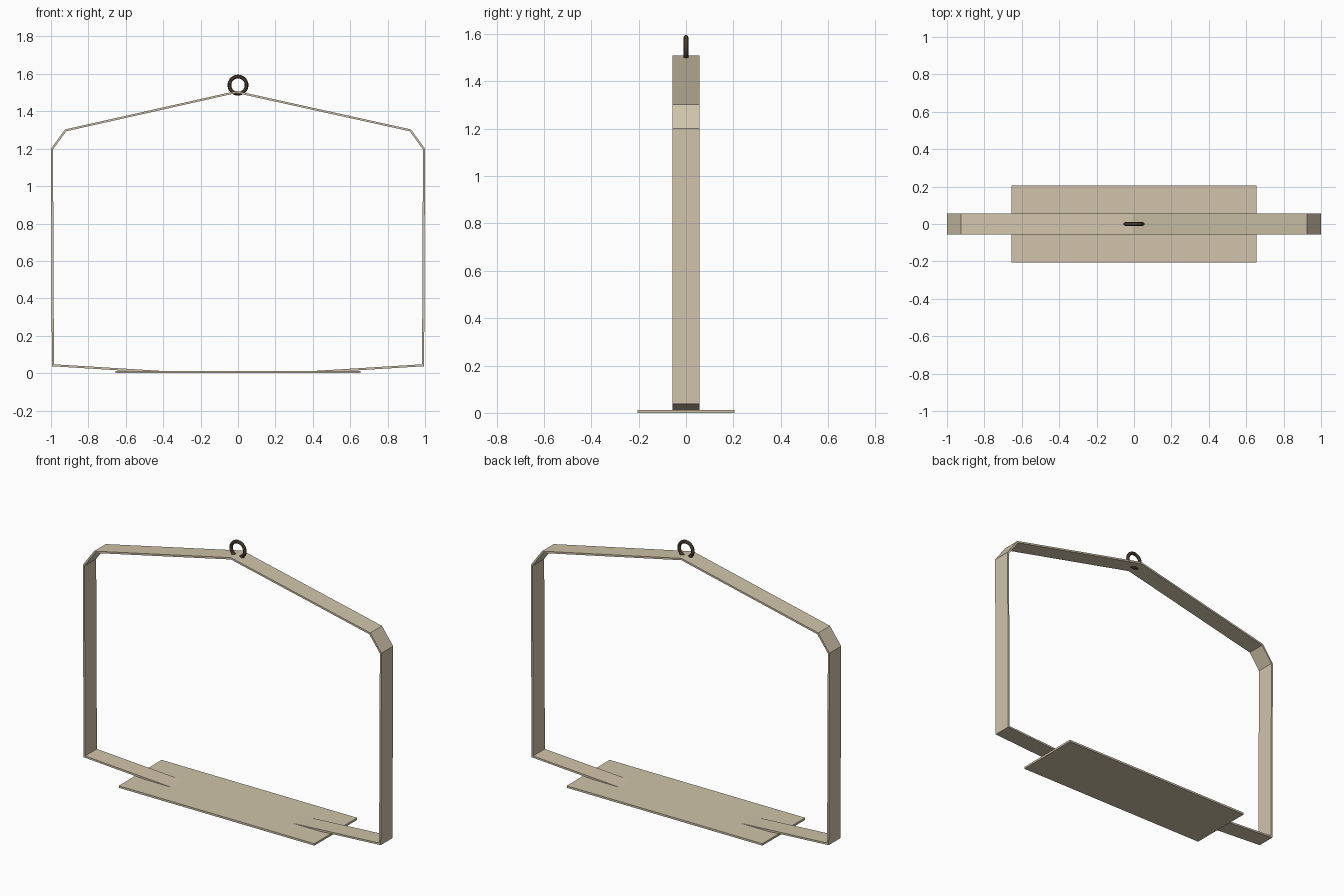
import bpy
import bmesh
from math import radians
from mathutils import Vector

old = bpy.data.objects.get("Cube")
if old:
    bpy.data.objects.remove(old, do_unlink=True)


def material(name, rgb, rough):
    m = bpy.data.materials.new(name)
    m.use_nodes = True
    m.diffuse_color = (*rgb, 1)
    bsdf = m.node_tree.nodes["Principled BSDF"]
    bsdf.inputs["Base Color"].default_value = (*rgb, 1)
    bsdf.inputs["Roughness"].default_value = rough
    return m


tan = material("tan", (0.63, 0.55, 0.40), 0.7)
brown = material("dark brown", (0.065, 0.04, 0.026), 0.5)


def mesh_object(name, bm, mat):
    bmesh.ops.recalc_face_normals(bm, faces=bm.faces)
    mesh = bpy.data.meshes.new(name)
    bm.to_mesh(mesh)
    bm.free()
    mesh.materials.append(mat)
    obj = bpy.data.objects.new(name, mesh)
    bpy.context.collection.objects.link(obj)
    return obj


def inset_loop(points, dist):
    """Mitred inward offset of a counter-clockwise closed outline."""
    result = []
    for i, p in enumerate(points):
        a = (p - points[i - 1]).normalized()
        b = (points[(i + 1) % len(points)] - p).normalized()
        na, nb = Vector((-a.y, a.x)), Vector((-b.y, b.x))
        result.append(p + (na + nb) * dist / (1 + na.dot(nb)))
    return result


# Bent strap forming the closed hanging frame
half = [(0.4, 0.0005), (0.995, 0.037), (1.0, 1.2), (0.925, 1.303)]
outer = [Vector(p) for p in half] + [Vector((-0.008, 1.509))]
outer += [Vector((-x, z)) for x, z in reversed(half)]
inner = inset_loop(outer, 0.011)

bm = bmesh.new()
rings = [[bm.verts.new((p.x, y, p.y)) for p in loop]
         for loop, y in ((outer, -0.056), (inner, -0.056), (inner, 0.056), (outer, 0.056))]
for k in range(4):
    r, s = rings[k], rings[(k + 1) % 4]
    for i in range(len(outer)):
        j = (i + 1) % len(outer)
        bm.faces.new((r[i], r[j], s[j], s[i]))
mesh_object("strap_frame", bm, tan)

# Flat perch plate
bm = bmesh.new()
bmesh.ops.create_cube(bm, size=1)
bmesh.ops.scale(bm, vec=(1.31, 0.41, 0.012), verts=bm.verts)
bmesh.ops.translate(bm, vec=(0, 0, 0.006), verts=bm.verts)
mesh_object("base_plate", bm, tan)

# Hanging ring
bpy.ops.mesh.primitive_torus_add(
    major_radius=0.046, minor_radius=0.01, major_segments=32, minor_segments=12,
    location=(0, 0, 1.54), rotation=(radians(90), 0, 0))
ring = bpy.context.object
ring.name = "hanging_ring"
ring.data.materials.append(brown)
bpy.ops.object.shade_smooth_by_angle()
